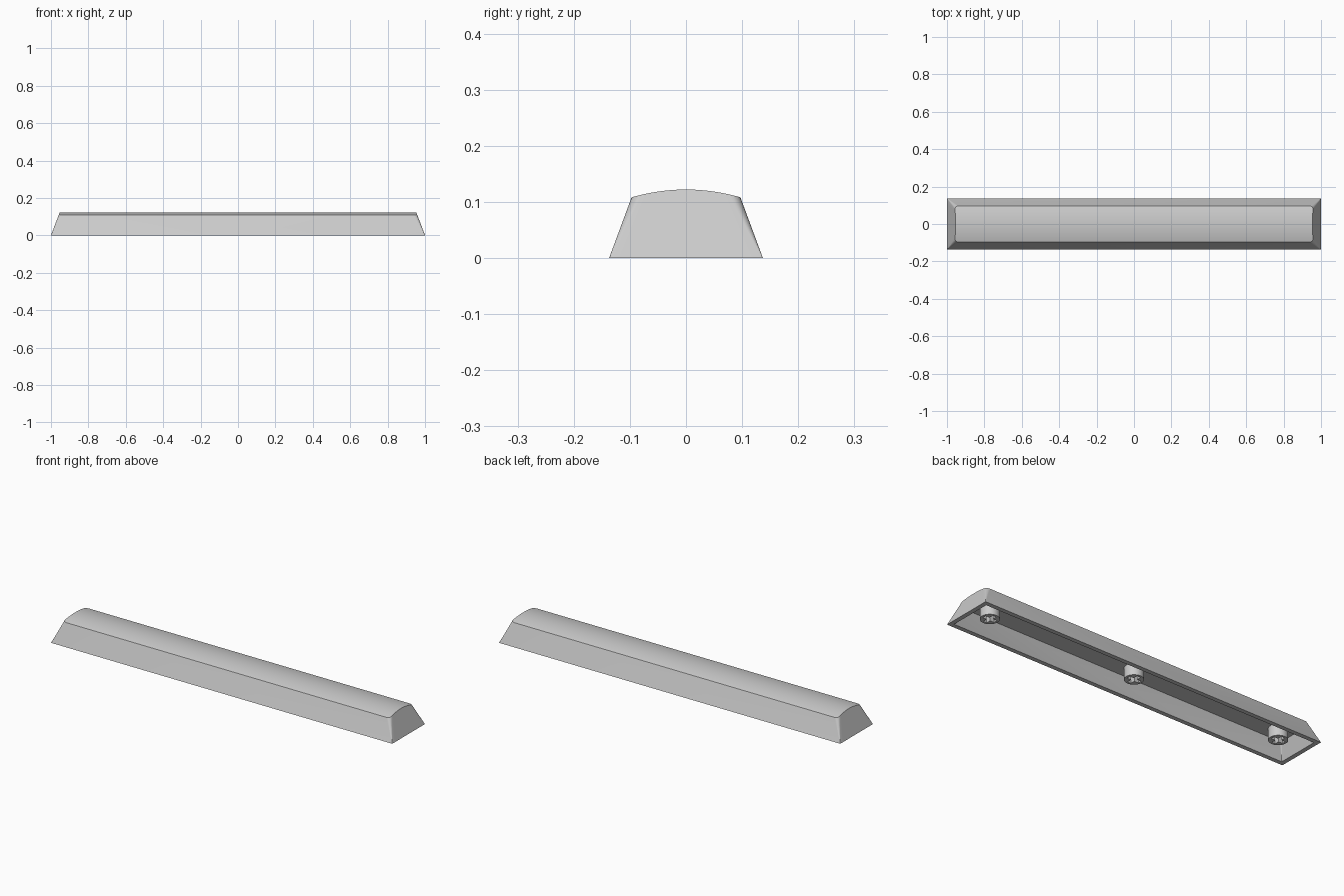
import bpy
import bmesh
from math import cos, sin, pi

cube = bpy.data.objects.get("Cube")
if cube:
    bpy.data.objects.remove(cube, do_unlink=True)

grey = bpy.data.materials.new("light grey plastic")
colour = (0.6, 0.6, 0.6, 1)
grey.use_nodes = True
grey.diffuse_color = colour
grey.node_tree.nodes["Principled BSDF"].inputs["Base Color"].default_value = colour

SLOPE = 0.38       # inward lean of all four walls
CEILING = 0.08     # underside of the top
STEM_TIP = 0.02


def finish(bm, name):
    bmesh.ops.recalc_face_normals(bm, faces=bm.faces)
    mesh = bpy.data.meshes.new(name)
    bm.to_mesh(mesh)
    bm.free()
    mesh.materials.append(grey)
    obj = bpy.data.objects.new(name, mesh)
    bpy.context.collection.objects.link(obj)
    bpy.ops.object.select_all(action="DESELECT")
    obj.select_set(True)
    bpy.context.view_layer.objects.active = obj
    bpy.ops.object.shade_smooth_by_angle(angle=pi / 6)
    return obj


def crown(y):
    return 0.122 - 1.49 * y * y


def ring(bm, half_x, half_y, radius, height, corner=6, straight=12):
    """Rounded rectangle; the right half is listed front to back, then mirrored."""
    points = []
    for i in range(corner + 1):
        a = pi / 2 * i / corner
        points.append((radius * (1 - sin(a)), -half_y + radius * (1 - cos(a))))
    y0 = half_y - radius
    points += [(0, -y0 + 2 * y0 * i / straight) for i in range(1, straight)]
    points += [(inset, -y) for inset, y in reversed(points[:corner + 1])]
    right, left = [], []
    for inset, y in points:
        z = height(y)
        x = half_x - SLOPE * z - inset
        right.append(bm.verts.new((x, y, z)))
        left.append(bm.verts.new((-x, y, z)))
    return right, left


def loop(r):
    return r[0] + r[1][::-1]


def bridge(bm, a, b):
    a, b = loop(a), loop(b)
    for i in range(len(a)):
        j = (i + 1) % len(a)
        bm.faces.new((a[i], a[j], b[j], b[i]))


def cap(bm, r):
    right, left = r
    for i in range(len(right) - 1):
        bm.faces.new((right[i], right[i + 1], left[i + 1], left[i]))


# Hollow shell: crowned top, leaning walls, flat rim and ceiling
bm = bmesh.new()
top = ring(bm, 1.0, 0.097, 0.02, crown)
outer = ring(bm, 1.0, 0.137, 0.001, lambda y: 0)
inner = ring(bm, 0.977, 0.114, 0.001, lambda y: 0)
ceiling = ring(bm, 0.977, 0.084, 0.008, lambda y: CEILING)
cap(bm, top)
bridge(bm, top, outer)
bridge(bm, outer, inner)
bridge(bm, inner, ceiling)
cap(bm, ceiling)
finish(bm, "key_shell")


# Round mounting stems with a cross-shaped socket
def closed_outline(bm, points):
    verts = [bm.verts.new((x, y, STEM_TIP)) for x, y in points]
    return [bm.edges.new((verts[i - 1], verts[i])) for i in range(len(verts))]


def stem(name, x):
    bm = bmesh.new()
    radius, arm, half = 0.046, 0.034, 0.01
    sides = 32
    edges = closed_outline(bm, [(radius * cos(2 * pi * i / sides),
                                 radius * sin(2 * pi * i / sides)) for i in range(sides)])
    cross = []
    quarter = [(arm, -half), (arm, half), (half, half)]
    for _ in range(4):
        cross += quarter
        quarter = [(-py, px) for px, py in quarter]
    edges += closed_outline(bm, cross)
    bmesh.ops.triangle_fill(bm, edges=edges, use_beauty=True)
    result = bmesh.ops.extrude_face_region(bm, geom=bm.faces[:])
    moved = [v for v in result["geom"] if isinstance(v, bmesh.types.BMVert)]
    bmesh.ops.translate(bm, verts=moved, vec=(0, 0, CEILING + 0.003 - STEM_TIP))
    finish(bm, name).location.x = x


for name, x in (("right_stem", -0.86), ("centre_stem", 0), ("left_stem", 0.86)):
    stem(name, x)
